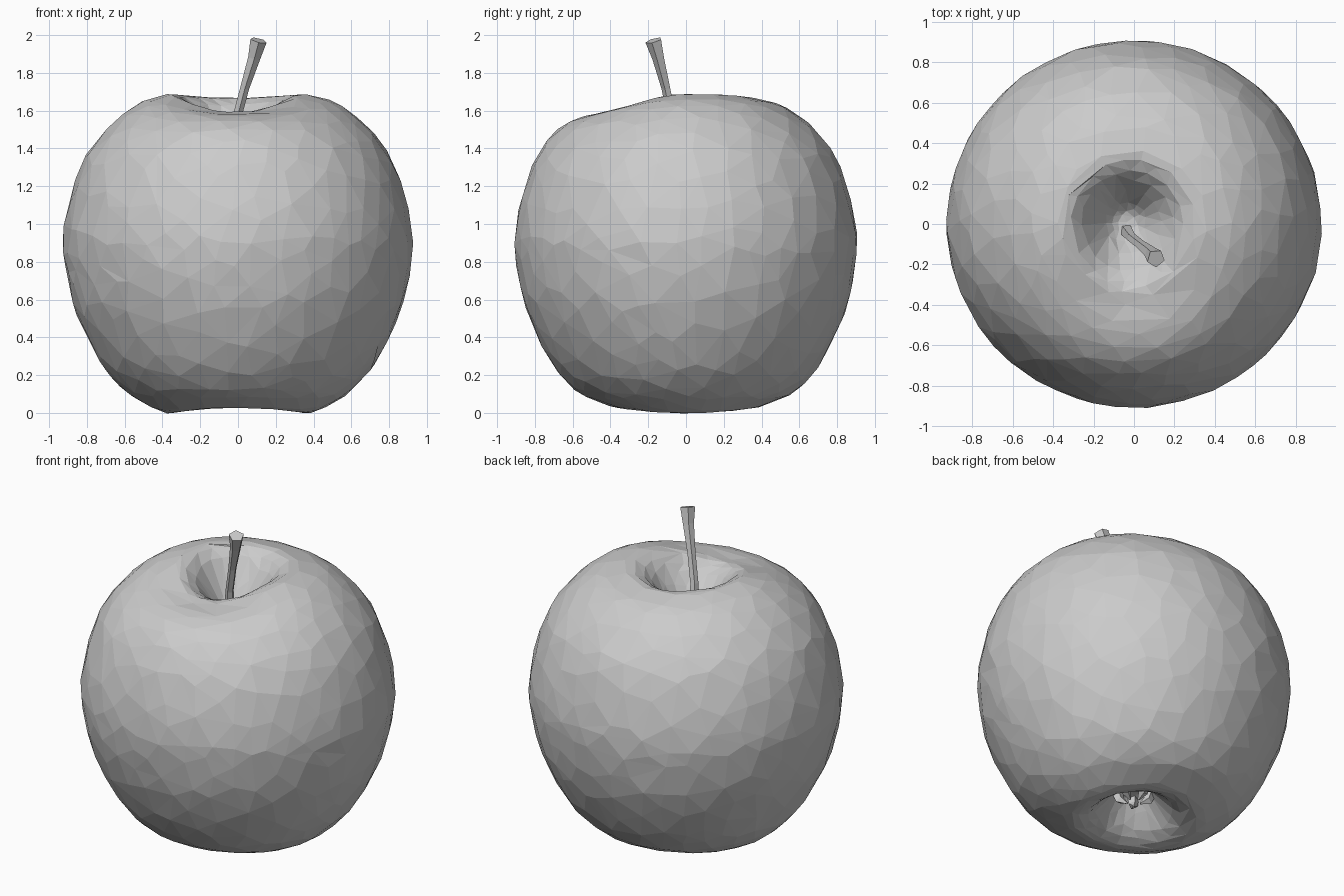
import bpy, bmesh, math, random
from mathutils import Vector

if "Cube" in bpy.data.objects:
    bpy.data.objects.remove(bpy.data.objects["Cube"])

random.seed(4)
SEGS = 64


def make_object(name, bm):
    bmesh.ops.recalc_face_normals(bm, faces=bm.faces[:])
    mesh = bpy.data.meshes.new(name)
    bm.to_mesh(mesh)
    bm.free()
    obj = bpy.data.objects.new(name, mesh)
    bpy.context.collection.objects.link(obj)
    return obj


def smooth_profile(pts, steps=3):
    p = [Vector(q) for q in pts]
    out = []
    for i in range(len(p) - 1):
        a, b, c, d = p[max(i - 1, 0)], p[i], p[i + 1], p[min(i + 2, len(p) - 1)]
        for k in range(steps):
            t = k / steps
            out.append(0.5 * (2 * b + (c - a) * t + (2 * a - 5 * b + 4 * c - d) * t * t
                              + (3 * b - a - 3 * c + d) * t ** 3))
    return out + [p[-1]]


def smoothstep(a, b, v):
    t = min(max((v - a) / (b - a), 0), 1)
    return t * t * (3 - 2 * t)


def skin(bm, rings, close=True):
    for lo, hi in zip(rings, rings[1:]):
        n = max(len(lo), len(hi))
        for j in range(n):
            k = (j + 1) % n
            if len(lo) == 1:
                bm.faces.new((lo[0], hi[k], hi[j]))
            elif len(hi) == 1:
                bm.faces.new((lo[j], lo[k], hi[0]))
            else:
                bm.faces.new((lo[j], lo[k], hi[k], hi[j]))


def tube(name, path, radii, sides):
    bm = bmesh.new()
    rings = []
    pts = [Vector(p) for p in path]
    for i, (p, r) in enumerate(zip(pts, radii)):
        axis = (pts[min(i + 1, len(pts) - 1)] - pts[max(i - 1, 0)]).normalized()
        u = axis.cross(Vector((0, 1, 0))).normalized()
        v = axis.cross(u)
        rings.append([bm.verts.new(p + r * (math.cos(a) * u + math.sin(a) * v))
                      for a in (math.tau * j / sides + 0.4 for j in range(sides))])
    skin(bm, rings)
    bm.faces.new(rings[0])
    bm.faces.new(rings[-1])
    return make_object(name, bm)


# Apple body: lathed profile with both hollows, bent out of round
profile = smooth_profile([
    (0, 0.21), (0.09, 0.2), (0.16, 0.13), (0.24, 0.05), (0.31, 0.01), (0.38, 0.0),
    (0.47, 0.035), (0.59, 0.11), (0.71, 0.24), (0.81, 0.42), (0.88, 0.6),
    (0.917, 0.8), (0.922, 0.95), (0.885, 1.15), (0.81, 1.35), (0.69, 1.51),
    (0.54, 1.63), (0.42, 1.675), (0.33, 1.685), (0.25, 1.64), (0.17, 1.53),
    (0.1, 1.42), (0.05, 1.37), (0, 1.36)])
bm = bmesh.new()
rings = []
for r, z in profile:
    ring = []
    for j in range(SEGS if r > 0.001 else 1):
        a = math.tau * j / SEGS
        front = max(0, -math.sin(a)) ** 2
        inner = smoothstep(0.5, 0.1, r) * (z > 1)
        top = smoothstep(0.75, 0.38, r) * smoothstep(0.04, 0.3, r) * (z > 1)
        low = smoothstep(0.65, 0.4, r) * smoothstep(0.1, 0.35, r) * (z < 0.5)
        dz = -0.095 * front * top - 0.02 * top * max(0, math.sin(a)) ** 3
        dz += low * 0.014 * (1 - math.cos(2 * a))
        s = 1 + random.uniform(-0.004, 0.004)
        ring.append(bm.verts.new((r * s * math.cos(a) - 0.035 * inner,
                                  r * s * 0.98 * math.sin(a) + 0.01 * inner, z + dz)))
    rings.append(ring)
skin(bm, rings)
body = make_object("apple_body", bm)
reduce = body.modifiers.new("irregular_facets", "DECIMATE")
reduce.ratio = 0.15

# Stem: faceted, leaning and widening to a blunt end
tube("stem",
     [(-0.04, -0.03, 1.33), (-0.01, -0.07, 1.55), (0.035, -0.105, 1.72),
      (0.085, -0.145, 1.88), (0.108, -0.17, 1.972)],
     [0.035, 0.025, 0.025, 0.034, 0.046], 5)

# Dried sepals in the bottom hollow
for i in range(5):
    a = math.tau * i / 5 + 0.3
    c, s = math.cos(a), math.sin(a)
    tube(f"sepal_{i + 1}",
         [(0.1 * c, 0.1 * s, 0.2), (0.085 * c, 0.085 * s, 0.15), (0.04 * c, 0.04 * s, 0.12)],
         [0.035, 0.028, 0.006], 4)
